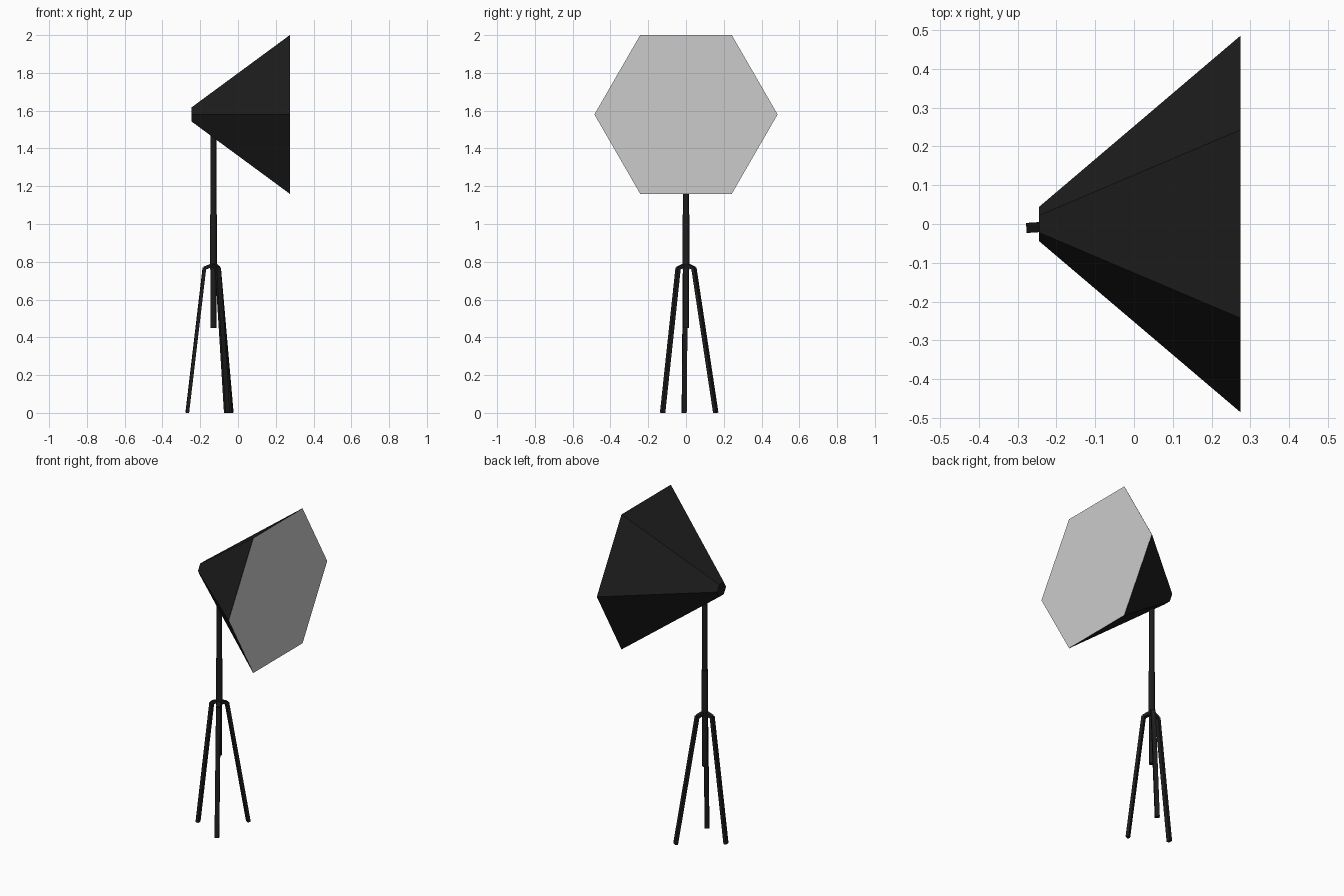
import bpy, bmesh
from math import cos, sin, radians, pi
from mathutils import Vector, Matrix

if "Cube" in bpy.data.objects:
    bpy.data.objects.remove(bpy.data.objects["Cube"])

PX = -0.13           # stand axis position
CZ = 1.58            # lamp axis height

black = bpy.data.materials.new("black")
black.diffuse_color = (0.012, 0.012, 0.012, 1)
black.use_nodes = True
black.node_tree.nodes["Principled BSDF"].inputs["Base Color"].default_value = black.diffuse_color
diffuser = bpy.data.materials.new("diffuser")
diffuser.diffuse_color = (0.8, 0.8, 0.8, 1)
diffuser.use_nodes = True
diffuser.node_tree.nodes["Principled BSDF"].inputs["Base Color"].default_value = diffuser.diffuse_color


def finish(bm, name, mat):
    me = bpy.data.meshes.new(name)
    bm.to_mesh(me)
    bm.free()
    ob = bpy.data.objects.new(name, me)
    bpy.context.collection.objects.link(ob)
    me.materials.append(mat)
    return ob


def hexagon(bm, x, r):
    return [bm.verts.new((x, r * cos(i * pi / 3), CZ + r * sin(i * pi / 3)))
            for i in range(6)]


def tube(name, z0, z1, r):
    bm = bmesh.new()
    bmesh.ops.create_cone(bm, cap_ends=True, segments=12, radius1=r, radius2=r,
                          depth=z1 - z0,
                          matrix=Matrix.Translation((PX, 0, (z0 + z1) / 2)))
    ob = finish(bm, name, black)
    for p in ob.data.polygons:
        p.use_smooth = len(p.vertices) == 4


def bar(name, a, b, side, w, t):
    """Rectangular bar from a to b, w wide along side and t thick."""
    a, b = Vector(a), Vector(b)
    d = (b - a).normalized()
    n = d.cross(side).normalized()
    m = Matrix((side * w, n * t, d * (b - a).length)).transposed().to_4x4()
    bm = bmesh.new()
    bmesh.ops.create_cube(bm, size=1,
                          matrix=Matrix.Translation((a + b) / 2) @ m)
    bmesh.ops.recalc_face_normals(bm, faces=bm.faces)
    finish(bm, name, black)


# Softbox shell: hexagonal funnel closed at the small end
bm = bmesh.new()
back, front = hexagon(bm, -0.245, 0.044), hexagon(bm, 0.274, 0.485)
for i in range(6):
    j = (i + 1) % 6
    bm.faces.new((back[i], front[i], front[j], back[j]))
bm.faces.new(back[::-1])
bmesh.ops.recalc_face_normals(bm, faces=bm.faces)
finish(bm, "softbox_shell", black)

# Diffuser panel
bm = bmesh.new()
bm.faces.new(hexagon(bm, 0.275, 0.485))
finish(bm, "diffuser_panel", diffuser)

# Telescoping stand pole
tube("lower_pole", 0.45, 0.80, 0.0155)
tube("middle_pole", 0.76, 1.05, 0.018)
tube("upper_pole", 1.03, 1.53, 0.0155)

# Three tripod legs with short struts to the pole
for i, (ang, foot) in enumerate([(184, 0.139), (-60, 0.143), (60, 0.182)]):
    u = Vector((cos(radians(ang)), sin(radians(ang)), 0))
    side = Vector((-u.y, u.x, 0))
    base = Vector((PX, 0, 0))
    knee = base + u * 0.048 + Vector((0, 0, 0.768))
    bar(f"leg_{i + 1}", base + u * foot, knee, side, 0.026, 0.018)
    bar(f"leg_strut_{i + 1}", base + Vector((0, 0, 0.785)),
        knee + Vector((0, 0, -0.002)), side, 0.024, 0.018)
